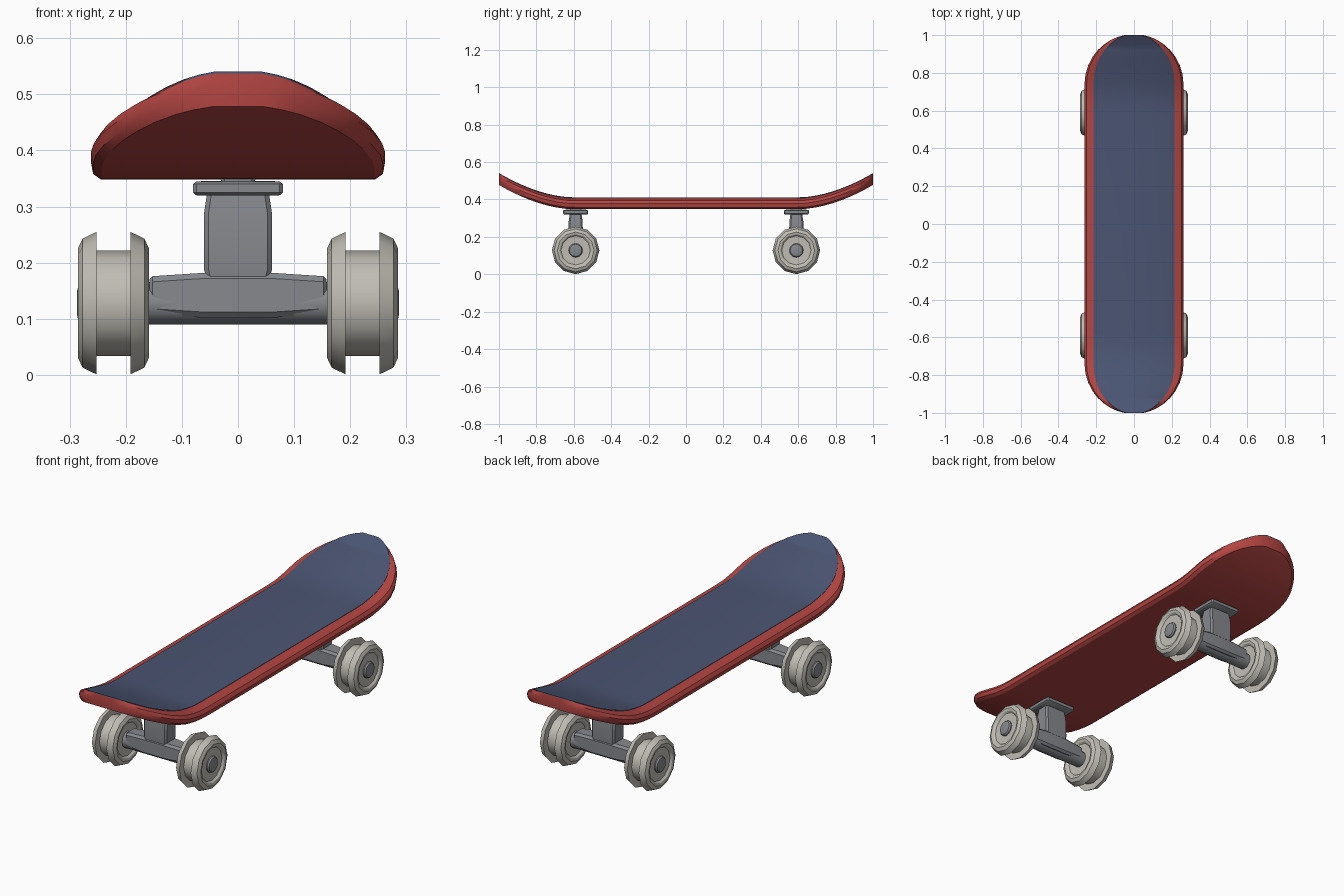
import bpy, bmesh, math

if "Cube" in bpy.data.objects:
    bpy.data.objects.remove(bpy.data.objects["Cube"])

def material(name, rgb):
    m = bpy.data.materials.new(name)
    m.diffuse_color = (*rgb, 1)
    m.use_nodes = True
    m.node_tree.nodes["Principled BSDF"].inputs["Base Color"].default_value = m.diffuse_color
    return m

RED = material("red_wood", (0.45, 0.06, 0.055))
BLUE = material("blue_grip", (0.07, 0.09, 0.17))
METAL = material("metal", (0.24, 0.25, 0.27))
CREAM = material("wheel_urethane", (0.53, 0.51, 0.46))

def skin(name, rings, mat):
    """Join a row of closed rings into one capped solid."""
    bm = bmesh.new()
    loops = [[bm.verts.new(p) for p in ring] for ring in rings]
    n = len(loops[0])
    for a, b in zip(loops, loops[1:]):
        for i in range(n):
            j = (i + 1) % n
            bm.faces.new((a[i], a[j], b[j], b[i]))
    bm.faces.new(loops[0][::-1])
    bm.faces.new(loops[-1])
    bmesh.ops.recalc_face_normals(bm, faces=bm.faces)
    me = bpy.data.meshes.new(name)
    bm.to_mesh(me)
    bm.free()
    me.materials.append(mat)
    ob = bpy.data.objects.new(name, me)
    bpy.context.collection.objects.link(ob)
    bpy.ops.object.select_all(action='DESELECT')
    ob.select_set(True)
    bpy.context.view_layer.objects.active = ob
    bpy.ops.object.shade_smooth_by_angle(angle=math.radians(31))
    return ob

def chamfer_rect(a, b, c):
    return [(a, b - c), (a - c, b), (c - a, b), (-a, b - c),
            (-a, c - b), (c - a, -b), (a - c, -b), (a, c - b)]

def turned(name, profile, y, z, mat, sides=12):
    """Revolve (x, radius) points around an axis along x."""
    rings = [[(x, y + r * math.cos(2 * math.pi * i / sides),
               z + r * math.sin(2 * math.pi * i / sides)) for i in range(sides)]
             for x, r in profile]
    return skin(name, rings, mat)

# Deck plan width and upturned ends
def half_width(y):
    t = max(0, abs(y) - 0.74) / 0.265
    return 0.262 * math.sqrt(1 - t * t)

def rise(y):
    return 0.13 * (max(0, abs(y) - 0.6) / 0.4) ** 1.8

half = [0.58, 0.64, 0.69, 0.74, 0.79, 0.84, 0.885, 0.92, 0.95, 0.975, 0.99, 1.0]
stations = [-y for y in reversed(half)] + half

def loft(name, section, mat):
    ring = section + [(-u, z) for u, z in reversed(section)]
    return skin(name, [[(u * half_width(y), y, z + rise(y)) for u, z in ring]
                       for y in stations], mat)

loft("deck", [(0.93, 0.348), (0.985, 0.358), (1.0, 0.378), (0.96, 0.394), (0.82, 0.407)], RED)
loft("grip_surface", [(0.82, 0.403), (0.82, 0.409), (0.80, 0.411)], BLUE)

# Trucks and wheels
AXLE_Z = 0.128
for end, ty in (("front", -0.59), ("rear", 0.59)):
    plate = [(0.320, 0.074, 0.061), (0.325, 0.080, 0.067), (0.340, 0.080, 0.067),
             (0.345, 0.074, 0.061), (0.346, 0.030, 0.030), (0.352, 0.030, 0.030)]
    skin(end + "_baseplate", [[(x, ty + y, z) for x, y in chamfer_rect(a, b, 0.006)]
                              for z, a, b in plate], METAL)
    post = [(0.165, 0.055, 0.036), (0.19, 0.061, 0.040), (0.285, 0.061, 0.037),
            (0.325, 0.055, 0.031)]
    skin(end + "_post", [[(x, ty + y, z) for x, y in chamfer_rect(a, b, 0.008)]
                         for z, a, b in post], METAL)
    beam = [(-0.158, 0.029, 0.028), (-0.152, 0.035, 0.034), (-0.06, 0.041, 0.040),
            (0.06, 0.041, 0.040), (0.152, 0.035, 0.034), (0.158, 0.029, 0.028)]
    skin(end + "_hanger", [[(x, ty + y, 0.142 + z) for y, z in chamfer_rect(a, b, 0.010)]
                           for x, a, b in beam], METAL)
    turned(end + "_axle", [(-0.287, 0.020), (-0.284, 0.033), (-0.277, 0.038),
                           (0.277, 0.038), (0.284, 0.033), (0.287, 0.020)], ty, AXLE_Z, METAL)
    # Each wheel is two rounded flanges with a groove between
    flange = [(0.050, 0.040), (0.052, 0.078), (0.060, 0.086), (0.063, 0.098),
              (0.055, 0.115), (0.030, 0.127), (0.030, 0.094)]
    profile = [(-x, r) for x, r in flange] + flange[::-1]
    for side, sx in (("left", -1), ("right", 1)):
        turned(f"{end}_{side}_wheel", [(sx * 0.222 + x, r) for x, r in profile],
               ty, AXLE_Z, CREAM)
